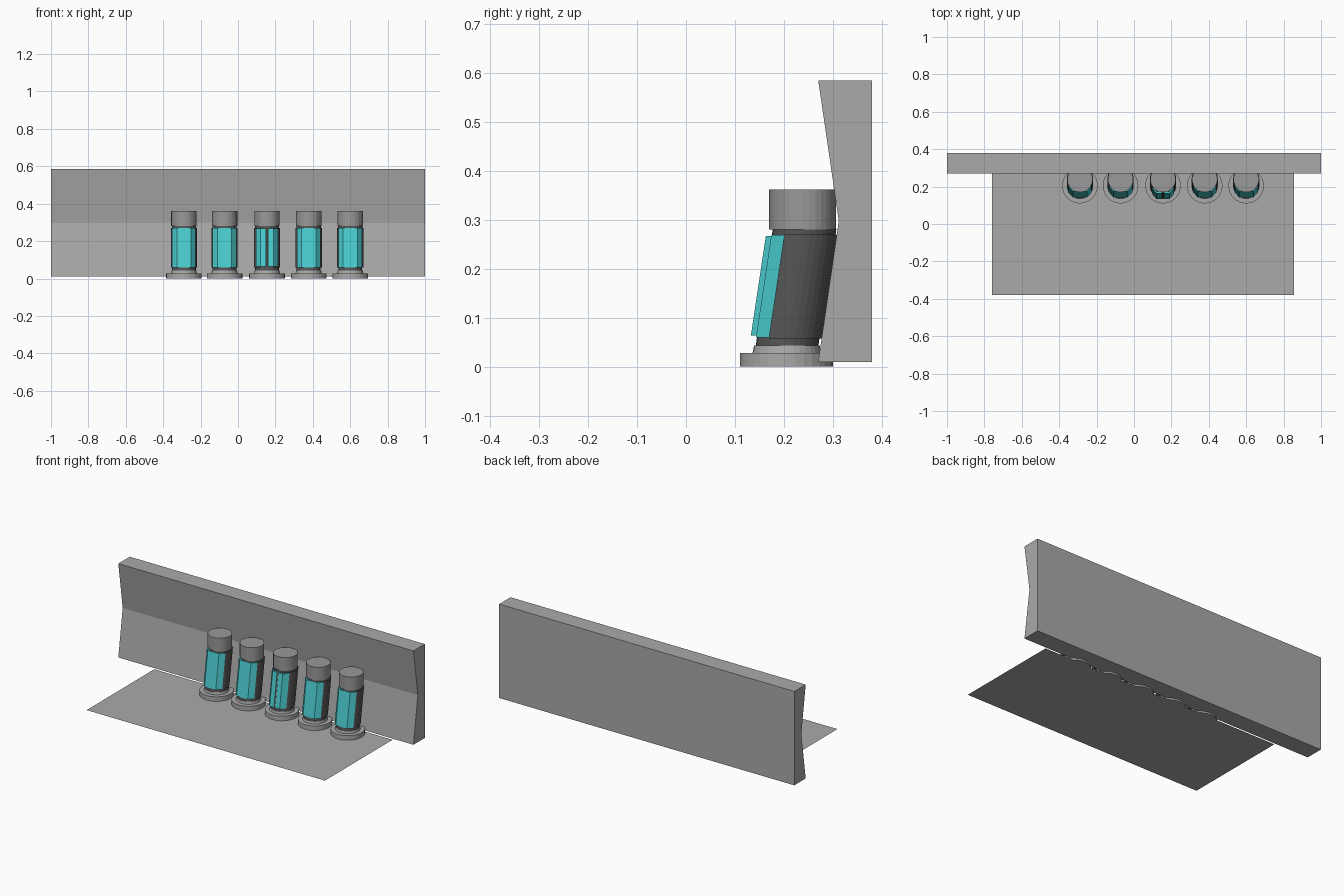
import bpy, bmesh, math

if "Cube" in bpy.data.objects:
    bpy.data.objects.remove(bpy.data.objects["Cube"])


def material(name, rgb):
    m = bpy.data.materials.new(name)
    m.diffuse_color = (*rgb, 1)
    m.use_nodes = True
    m.node_tree.nodes["Principled BSDF"].inputs["Base Color"].default_value = m.diffuse_color
    return m


WALL = material("wall_grey", (0.40, 0.40, 0.40))
CAP = material("cap_grey", (0.32, 0.32, 0.32))
DARK = material("dark_grey", (0.09, 0.09, 0.09))
GLASS = material("cyan_glass", (0.07, 0.62, 0.64))


def finish(bm, name, mat, smooth=False):
    bmesh.ops.recalc_face_normals(bm, faces=bm.faces)
    me = bpy.data.meshes.new(name)
    bm.to_mesh(me)
    bm.free()
    me.materials.append(mat)
    ob = bpy.data.objects.new(name, me)
    bpy.context.collection.objects.link(ob)
    return ob


def prism(name, bottom, top, mat):
    """Closed solid between two matching rings of 3D points."""
    bm = bmesh.new()
    a = [bm.verts.new(p) for p in bottom]
    b = [bm.verts.new(p) for p in top]
    bm.faces.new(a[::-1])
    bm.faces.new(b)
    n = len(a)
    for i in range(n):
        bm.faces.new((a[i], a[(i + 1) % n], b[(i + 1) % n], b[i]))
    return finish(bm, name, mat)


def lean_y(z):
    return 0.20 + 0.15 * z


def leaning(name, section, x, z0, z1, mat):
    """Section pushed upward while leaning back towards the wall."""
    rings = [[(x + px, lean_y(z) + py, z) for px, py in section] for z in (z0, z1)]
    return prism(name, *rings, mat)


def circle(r, n=32):
    return [(r * math.cos(2 * math.pi * i / n), r * math.sin(2 * math.pi * i / n)) for i in range(n)]


def disc(name, x, y, r0, r1, z0, z1, mat):
    rings = [[(x + px, y + py, z) for px, py in circle(r)] for r, z in ((r0, z0), (r1, z1))]
    return prism(name, *rings, mat)


# Back wall with a shallow V-shaped front
profile = [(0.27, 0.01), (0.38, 0.01), (0.38, 0.585), (0.27, 0.585), (0.312, 0.298)]
prism("back_wall", [(-1, y, z) for y, z in profile], [(1, y, z) for y, z in profile], WALL)

# Floor sheet
bm = bmesh.new()
bm.faces.new([bm.verts.new(p) for p in
              ((-0.76, -0.38, 0), (0.855, -0.38, 0), (0.855, 0.275, 0), (-0.76, 0.275, 0))])
floor = finish(bm, "floor", WALL)
if floor.data.polygons[0].normal.z < 0:
    floor.data.flip_normals()

# Body: round at the back, flat where the window sits
body = [p for p in circle(0.07) if p[1] > -0.045]
body_flat = sorted(body, key=lambda p: math.atan2(p[0], -p[1]))
window = [(-0.063, -0.039), (-0.038, -0.066), (0.038, -0.066), (0.063, -0.039)]
backing = [(-0.061, -0.037), (-0.036, -0.064), (0.036, -0.064), (0.061, -0.037)]
door = [(0.005, -0.077), (0.034, -0.077), (0.059, -0.048), (0.055, -0.044), (0.034, -0.067), (0.005, -0.067)]
seam = [(-0.003, -0.075), (0.003, -0.075), (0.003, -0.063), (-0.003, -0.063)]

for i, x in enumerate((-0.289, -0.072, 0.155, 0.378, 0.60)):
    t = f"_{i + 1}"
    # Foot, collars and cap
    disc("foot" + t, x, 0.205, 0.095, 0.095, 0.0, 0.028, WALL)
    disc("foot_step" + t, x, 0.206, 0.070, 0.067, 0.028, 0.043, WALL)
    leaning("lower_collar" + t, circle(0.064), x, 0.043, 0.06, DARK)
    leaning("upper_collar" + t, circle(0.065), x, 0.268, 0.281, DARK)
    disc("cap" + t, x, 0.238, 0.068, 0.068, 0.28, 0.362, CAP)
    # Leaning body
    leaning("body" + t, body_flat, x, 0.058, 0.27, DARK)
    if i != 2:
        leaning("window" + t, window, x, 0.06, 0.269, GLASS)
    else:
        # Middle pod: two raised door panels on a dark frame
        leaning("door_frame", backing, x, 0.058, 0.27, DARK)
        for s, side in ((-1, "left"), (1, "right")):
            leaning(side + "_door", [(s * px, py) for px, py in door], x, 0.064, 0.267, GLASS)
        leaning("door_seam", seam, x, 0.064, 0.267, CAP)
